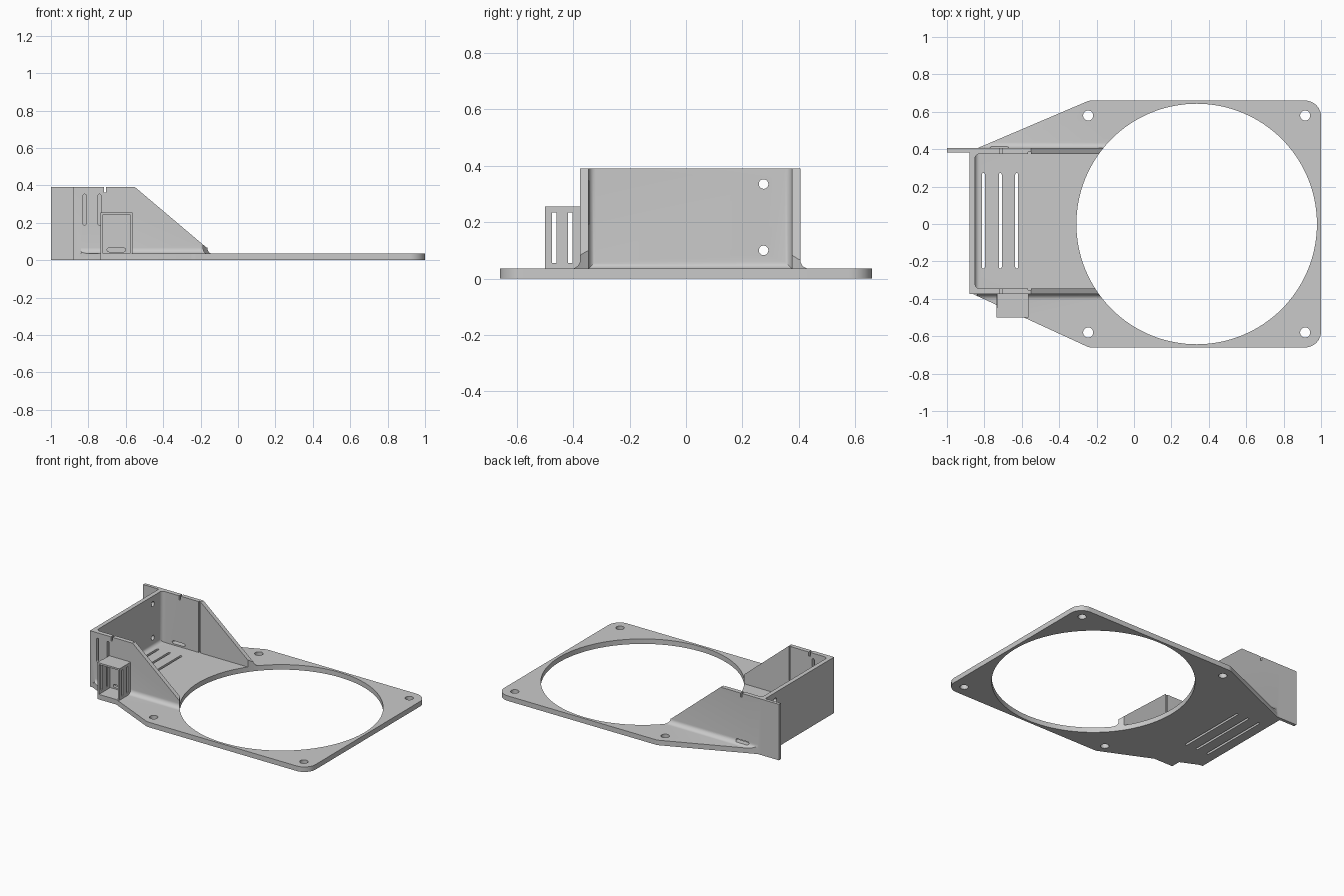
import bpy, bmesh, math
from mathutils import Vector

if "Cube" in bpy.data.objects:
    bpy.data.objects.remove(bpy.data.objects["Cube"], do_unlink=True)

GREY = (0.59, 0.59, 0.59, 1)
mat = bpy.data.materials.new("light grey")
mat.use_nodes = True
mat.diffuse_color = GREY
mat.node_tree.nodes["Principled BSDF"].inputs["Base Color"].default_value = GREY


def prism(name, pts, axis, lo, hi):
    """Extrude a 2D outline along an axis (outline uses the other two axes in order)."""
    def place(u, v, w):
        return {"x": (w, u, v), "y": (u, w, v), "z": (u, v, w)}[axis]
    bm = bmesh.new()
    a, b = [[bm.verts.new(place(u, v, w)) for u, v in pts] for w in (lo, hi)]
    bm.faces.new(a)
    bm.faces.new(b)
    for i in range(len(pts)):
        j = (i + 1) % len(pts)
        bm.faces.new((a[i], a[j], b[j], b[i]))
    bmesh.ops.recalc_face_normals(bm, faces=bm.faces)
    me = bpy.data.meshes.new(name)
    bm.to_mesh(me)
    bm.free()
    ob = bpy.data.objects.new(name, me)
    bpy.context.collection.objects.link(ob)
    me.materials.append(mat)
    return ob


def box(name, x, y, z):
    return prism(name, [(x[0], y[0]), (x[1], y[0]), (x[1], y[1]), (x[0], y[1])], "z", *z)


def combine(target, tool, operation):
    """Boolean the tool into the target, then discard the tool."""
    tool.hide_render = True
    mod = target.modifiers.new(operation, "BOOLEAN")
    mod.operation, mod.solver, mod.object = operation, "EXACT", tool
    bpy.context.view_layer.objects.active = target
    bpy.ops.object.modifier_apply(modifier=mod.name)
    bpy.data.objects.remove(tool, do_unlink=True)


def slot(p, q, r, n=8):
    """Round-ended outline from p to q; a circle when both are equal."""
    a0 = math.atan2(q[1] - p[1], q[0] - p[0]) - math.pi / 2
    pts = []
    for c, s in ((q, a0), (p, a0 + math.pi)):
        steps = n if p == q else n + 1
        for i in range(steps):
            t = s + math.pi * i / n
            pts.append((c[0] + r * math.cos(t), c[1] + r * math.sin(t)))
    return pts


def rounded(corners, n=8):
    """Outline whose corners (x, y, radius) are softened by arcs."""
    pts = []
    for i, (x, y, r) in enumerate(corners):
        p = Vector((x, y))
        if r == 0:
            pts.append((x, y))
            continue
        a = (Vector(corners[i - 1][:2]) - p).normalized()
        b = (Vector(corners[(i + 1) % len(corners)][:2]) - p).normalized()
        half = a.angle(b) / 2
        c = p + (a + b).normalized() * r / math.sin(half)
        s, e = p + a * r / math.tan(half) - c, p + b * r / math.tan(half) - c
        for k in range(n + 1):
            pts.append(tuple(c + s.lerp(e, k / n).normalized() * r))
    return pts


T = 0.035                      # plate thickness
TOP = 0.39                     # wall height
FRONT, BACK = -0.375, 0.405    # outer wall faces

# Flat mounting plate with rounded corners and a tapered tail
outline = rounded([
    (1, -0.66, 0.085), (1, 0.66, 0.085), (-0.24, 0.66, 0.06), (-0.85, BACK - 0.005, 0),
    (-0.86, BACK - 0.005, 0), (-0.86, FRONT, 0), (-0.24, -0.66, 0.06)])
body = prism("fan_bracket", outline, "z", 0, T)

# Housing block with sloping sides
combine(body, prism("housing", [(-0.88, 0), (-0.13, 0), (-0.13, T), (-0.55, TOP),
                                (-0.88, TOP)], "y", FRONT, BACK), "UNION")

# Open cavity with softened corners at the end wall
cavity = box("cavity", (-0.85, 0.1), (FRONT + 0.03, BACK - 0.03), (T, 0.6))
bm = bmesh.new()
bm.from_mesh(cavity.data)
edges = [e for e in bm.edges if all(v.co.x < -0.8 for v in e.verts)]
bmesh.ops.bevel(bm, geom=edges, offset=0.025, segments=6, profile=0.5, affect="EDGES")
bm.to_mesh(cavity.data)
bm.free()
combine(body, cavity, "DIFFERENCE")

# Narrow upright grooves inside the side walls
combine(body, box("wall_groove", (-0.566, -0.552), (FRONT + 0.021, BACK - 0.021), (T, 0.6)),
        "DIFFERENCE")

# Concave fillets along the foot of each outer wall, trimmed to the plate outline
R = 0.032
for side, wall in ((1, BACK), (-1, FRONT)):
    arc = [(R - R * math.sin(t), R - R * math.cos(t))
           for t in (math.pi / 2 * k / 8 for k in range(9))]
    pts = [(wall + side * u, T + v) for u, v in arc]
    pts += [(wall - side * 0.01, T + R), (wall - side * 0.01, T - 0.01),
            (wall + side * R, T - 0.01)]
    fillet = prism("wall_fillet", pts, "x", -0.84, -0.1)
    combine(fillet, prism("trim", outline, "z", -0.1, 0.3), "INTERSECT")
    combine(body, fillet, "UNION")

# Rear tab and side socket
combine(body, box("rear_tab", (-1, -0.86), (BACK - 0.022, BACK), (0, TOP)), "UNION")
combine(body, box("side_socket", (-0.735, -0.565), (-0.5, FRONT + 0.01), (0, 0.255)), "UNION")
combine(body, box("socket_opening", (-0.723, -0.577), (-0.6, FRONT), (T, 0.243)), "DIFFERENCE")

# Large round opening and four screw holes
combine(body, prism("fan_opening", slot((0.335, 0), (0.335, 0), 0.643, 64), "z", -0.1, 0.6),
        "DIFFERENCE")
for x in (-0.245, 0.915):
    for y in (-0.58, 0.58):
        combine(body, prism("screw_hole", slot((x, y), (x, y), 0.027, 12), "z", -0.1, 0.1),
                "DIFFERENCE")

# Floor vents
for x in (-0.805, -0.715, -0.627):
    combine(body, prism("floor_vent", slot((x, -0.23), (x, 0.265), 0.008), "z", -0.1, 0.1),
            "DIFFERENCE")

# End wall holes
for z in (0.1, 0.335):
    combine(body, prism("end_hole", slot((0.275, z), (0.275, z), 0.017, 10), "x", -0.95, -0.8),
            "DIFFERENCE")

# Upright vents in the front wall
for x in (-0.82, -0.74):
    combine(body, prism("wall_vent", slot((x, 0.195), (x, 0.345), 0.008), "y", -0.45, -0.3),
            "DIFFERENCE")

# Cable slots: a recess in the socket and an opening in the back wall
for x, lo, hi in ((-0.65, -0.45, FRONT + 0.02), (-0.72, 0.3, 0.5)):
    combine(body, prism("cable_slot", slot((x - 0.04, 0.055), (x + 0.04, 0.055), 0.01),
                        "y", lo, hi), "DIFFERENCE")

# Top notches in both side walls
combine(body, box("top_notch", (-0.717, -0.705), (-0.45, 0.5), (0.362, 0.5)), "DIFFERENCE")

# Slots through the socket sides
for y in (-0.467, -0.411):
    combine(body, box("socket_slot", (-0.8, -0.5), (y - 0.008, y + 0.008), (0.055, 0.235)),
            "DIFFERENCE")

bpy.ops.object.select_all(action="DESELECT")
body.select_set(True)
bpy.context.view_layer.objects.active = body
bpy.ops.object.shade_smooth_by_angle(angle=math.radians(30))
